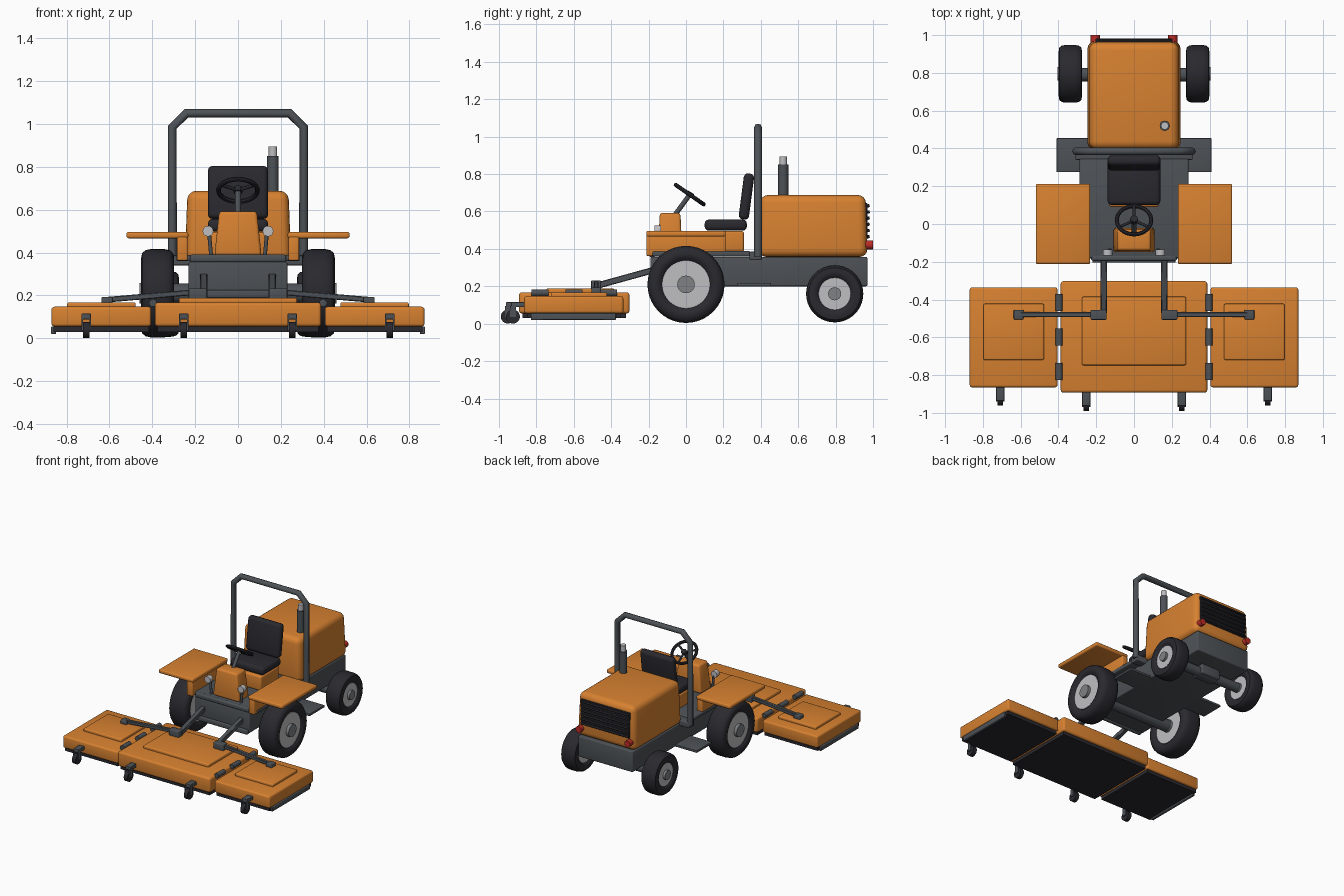
import bpy, bmesh, math
from mathutils import Vector, Matrix

cube = bpy.data.objects.get("Cube")
if cube:
    bpy.data.objects.remove(cube, do_unlink=True)


def material(name, rgb):
    m = bpy.data.materials.new(name)
    m.use_nodes = True
    m.diffuse_color = (*rgb, 1)
    m.node_tree.nodes["Principled BSDF"].inputs["Base Color"].default_value = (*rgb, 1)
    return m


ORANGE = material("orange paint", (0.68, 0.22, 0.03))
FRAME = material("dark grey steel", (0.075, 0.085, 0.095))
BLACK = material("black rubber", (0.022, 0.022, 0.028))
RIM = material("light grey rim", (0.52, 0.52, 0.54))
HUB = material("mid grey hub", (0.21, 0.22, 0.23))
RED = material("red lens", (0.5, 0.025, 0.02))
SIDES = ((-1, "right"), (1, "left"))


def finish(name, bm, mat):
    bmesh.ops.recalc_face_normals(bm, faces=bm.faces)
    me = bpy.data.meshes.new(name)
    bm.to_mesh(me)
    bm.free()
    me.materials.append(mat)
    me.shade_smooth()
    me.set_sharp_from_angle(angle=math.radians(40))
    ob = bpy.data.objects.new(name, me)
    bpy.context.collection.objects.link(ob)
    return ob


def box(name, center, size, mat, bevel=0.0, taper=(1, 1), tilt=0.0, segments=3):
    """Bevelled box; taper scales the top in x and y, tilt turns it about x."""
    bm = bmesh.new()
    bmesh.ops.create_cube(bm, size=1)
    for v in bm.verts:
        if v.co.z > 0:
            v.co.x *= taper[0]
            v.co.y *= taper[1]
        v.co = Vector(a * b for a, b in zip(v.co, size))
    if bevel:
        bmesh.ops.bevel(bm, geom=bm.edges[:], offset=bevel, segments=segments,
                        profile=0.5, affect='EDGES')
    bm.transform(Matrix.Translation(center) @ Matrix.Rotation(tilt, 4, 'X'))
    return finish(name, bm, mat)


def span(name, x, y, z, mat, bevel=0.0, **kw):
    """Box given by its (low, high) extent on each axis."""
    return box(name, [(a + b) / 2 for a, b in (x, y, z)],
               [b - a for a, b in (x, y, z)], mat, bevel, **kw)


def rod(name, a, b, r, mat, sides=20):
    a, b = Vector(a), Vector(b)
    bm = bmesh.new()
    bmesh.ops.create_cone(bm, cap_ends=True, segments=sides, radius1=r, radius2=r,
                          depth=(b - a).length)
    turn = (b - a).to_track_quat('Z', 'Y').to_matrix().to_4x4()
    bm.transform(Matrix.Translation((a + b) / 2) @ turn)
    return finish(name, bm, mat)


def beam(name, a, b, w, mat):
    """Square bar between two points, kept upright."""
    a, b = Vector(a), Vector(b)
    bm = bmesh.new()
    bmesh.ops.create_cube(bm, size=1)
    bmesh.ops.scale(bm, vec=(w, w, (b - a).length), verts=bm.verts)
    bmesh.ops.bevel(bm, geom=bm.edges[:], offset=0.004, segments=1, affect='EDGES')
    turn = (b - a).to_track_quat('Z', 'Y').to_matrix().to_4x4()
    bm.transform(Matrix.Translation((a + b) / 2) @ turn)
    return finish(name, bm, mat)


def lathe(name, center, profile, mat, steps=40):
    """Closed (x, radius) loop spun about the x axis."""
    bm = bmesh.new()
    vs = [bm.verts.new((x, 0, r)) for x, r in profile]
    es = [bm.edges.new((vs[i - 1], vs[i])) for i in range(len(vs))]
    bmesh.ops.spin(bm, geom=vs + es, cent=(0, 0, 0), axis=(1, 0, 0),
                   angle=math.tau, steps=steps, use_merge=True)
    bmesh.ops.remove_doubles(bm, verts=bm.verts, dist=0.0001)
    bm.transform(Matrix.Translation(center))
    return finish(name, bm, mat)


def wheel(name, s, x, y, z, r, width, rim, hub):
    h = width / 2
    wall = (r - rim) * 0.45
    profile = [(-h * 0.7, rim), (-h * 0.95, rim + wall * 0.5), (-h, rim + wall),
               (-h * 0.93, r * 0.91), (-h * 0.72, r * 0.975), (-h * 0.4, r)]
    profile += [(-a, b) for a, b in reversed(profile)]
    lathe(name + "_tyre", (s * x, y, z), profile, BLACK)
    rod(name + "_rim", (s * x - h * 0.8, y, z), (s * x + h * 0.8, y, z), rim + 0.003, RIM, 40)
    rod(name + "_hub", (s * (x - h), y, z), (s * (x + h * 1.08), y, z), hub, HUB, 24)


# Chassis, floor and axles
span("chassis", (-0.23, 0.23), (-0.19, 0.97), (0.2, 0.357), FRAME, 0.008)
span("floor_plate", (-0.288, 0.288), (-0.18, 0.345), (0.36, 0.388), FRAME, 0.008)
span("floor_front_lip", (-0.225, 0.225), (-0.195, -0.165), (0.355, 0.39), FRAME, 0.01)
span("roll_bar_mount", (-0.31, 0.31), (0.34, 0.405), (0.34, 0.385), FRAME, 0.006)
span("front_crossmember", (-0.22, 0.22), (-0.205, -0.18), (0.19, 0.225), FRAME, 0.006)
rod("front_axle", (-0.34, 0, 0.21), (0.34, 0, 0.21), 0.045, FRAME)
rod("rear_axle", (-0.32, 0.79, 0.16), (0.32, 0.79, 0.16), 0.035, FRAME)
span("rear_axle_mount", (-0.08, 0.08), (0.74, 0.84), (0.13, 0.21), FRAME, 0.008)

# Engine hood, grille and exhaust
hood = span("engine_hood", (-0.248, 0.248), (0.388, 0.97), (0.357, 0.688), ORANGE,
            0.042, taper=(0.95, 0.97), segments=4)
span("grille", (-0.205, 0.205), (0.955, 0.97), (0.45, 0.645), BLACK, 0.004)
for i in range(6):
    box(f"grille_slat_{i}", (0, 0.973, 0.465 + i * 0.033), (0.405, 0.018, 0.017),
        BLACK, 0.003, tilt=0.25, segments=1)
rod("exhaust_muffler", (0.163, 0.52, 0.66), (0.163, 0.52, 0.85), 0.027, FRAME)
rod("exhaust_tip", (0.163, 0.52, 0.84), (0.163, 0.52, 0.895), 0.02, RIM)

# Roll bar: bent square tube
half = [(0.306, 0.36), (0.306, 0.985), (0.24, 1.05)]
path = [(-x, z) for x, z in half] + [(x, z) for x, z in reversed(half)]
curve = bpy.data.curves.new("roll_bar", 'CURVE')
curve.dimensions = '3D'
curve.bevel_depth = 0.021
curve.bevel_resolution = 2
curve.use_fill_caps = True
spline = curve.splines.new('POLY')
spline.points.add(len(path) - 1)
for p, (x, z) in zip(spline.points, path):
    p.co = (x, 0.385, z, 1)
curve.materials.append(FRAME)
bpy.context.collection.objects.link(bpy.data.objects.new("roll_bar", curve))

# Seat
span("seat_pedestal", (-0.13, 0.13), (0.09, 0.31), (0.385, 0.495), ORANGE, 0.012)
span("seat_cushion", (-0.14, 0.14), (0.1, 0.325), (0.497, 0.557), BLACK, 0.022)
box("seat_backrest", (0, 0.323, 0.68), (0.28, 0.055, 0.248), BLACK, 0.022, tilt=-0.13)

# Dash console and steering
span("dash_console", (-0.11, 0.11), (-0.15, -0.02), (0.385, 0.592), ORANGE, 0.015,
     taper=(0.8, 0.85))
hub_pos = Vector((0, 0.02, 0.69))
rod("steering_column", (0, -0.075, 0.56), hub_pos, 0.013, FRAME)
axis_turn = Vector((0, 0.57, 0.82)).to_track_quat('Z', 'Y').to_matrix().to_4x4()
ring = lathe("steering_wheel", (0, 0, 0),
             [(0.011 * math.cos(a * math.tau / 8), 0.091 + 0.011 * math.sin(a * math.tau / 8))
              for a in range(8)], BLACK)
ring.data.transform(Matrix.Translation(hub_pos) @ axis_turn @ Matrix.Rotation(math.pi / 2, 4, 'Y'))
for i in range(3):
    a = -math.pi / 2 + i * math.tau / 3
    end = axis_turn @ Vector((0.09 * math.cos(a), 0.09 * math.sin(a), 0))
    rod(f"steering_spoke_{i}", hub_pos, hub_pos + end, 0.008, BLACK, 10)
rod("steering_hub", hub_pos - Vector((0, 0.006, 0.01)), hub_pos + Vector((0, 0.008, 0.012)),
    0.02, BLACK)

# Centre mower deck
span("centre_deck", (-0.388, 0.388), (-0.893, -0.302), (0.055, 0.167), ORANGE, 0.015)
span("centre_deck_panel", (-0.275, 0.275), (-0.748, -0.385), (0.16, 0.188), ORANGE, 0.008)
span("centre_deck_underside", (-0.375, 0.375), (-0.875, -0.32), (0.03, 0.06), BLACK)


def caster(name, x, y):
    """Front gauge wheel with its bracket; y is the deck's front edge."""
    span(name + "_bracket", (x - 0.022, x + 0.022), (y - 0.07, y + 0.02), (0.088, 0.115),
         FRAME, 0.004)
    for e in (-1, 1):
        span(f"{name}_fork_{e}", (x + e * 0.019 - 0.004, x + e * 0.019 + 0.004),
             (y - 0.075, y - 0.045), (0.035, 0.095), FRAME)
    rod(name + "_wheel", (x - 0.015, y - 0.06, 0.038), (x + 0.015, y - 0.06, 0.038),
        0.037, BLACK, 24)


for s, side in SIDES:
    def sx(a, b):
        return tuple(sorted((s * a, s * b)))

    # Wheels, steps and fenders
    wheel(side + "_front_wheel", s, 0.375, 0, 0.21, 0.206, 0.155, 0.125, 0.047)
    wheel(side + "_rear_wheel", s, 0.337, 0.795, 0.16, 0.153, 0.125, 0.083, 0.035)
    span(side + "_step", sx(0.22, 0.41), (0.275, 0.455), (0.2, 0.218), FRAME, 0.004)
    span(side + "_fender_top", sx(0.232, 0.52), (-0.212, 0.212), (0.466, 0.496), ORANGE, 0.01)
    span(side + "_fender_skirt", sx(0.235, 0.285), (-0.212, 0.212), (0.362, 0.475),
         ORANGE, 0.008)

    # Lights
    rod(side + "_headlight", (s * 0.14, -0.168, 0.5), (s * 0.14, -0.135, 0.5), 0.025, RIM)
    rod(side + "_headlight_post", (s * 0.125, -0.14, 0.38), (s * 0.135, -0.14, 0.49), 0.009, FRAME)
    rod(side + "_tail_light", (s * 0.205, 0.95, 0.422), (s * 0.205, 1.0, 0.422), 0.024, RED)

    # Lift linkage
    beam(side + "_lift_arm", (s * 0.16, -0.18, 0.285), (s * 0.16, -0.47, 0.205), 0.034, FRAME)
    span(side + "_lift_pivot", sx(0.145, 0.23), (-0.507, -0.455), (0.18, 0.232), FRAME, 0.006)
    beam(side + "_wing_arm", (s * 0.2, -0.48, 0.215), (s * 0.61, -0.48, 0.18), 0.026, FRAME)
    span(side + "_wing_arm_foot", sx(0.585, 0.637), (-0.506, -0.454), (0.155, 0.193),
         FRAME, 0.006)

    # Folding wing deck
    span(side + "_wing_deck", sx(0.405, 0.87), (-0.865, -0.335), (0.055, 0.147), ORANGE, 0.013)
    span(side + "_wing_panel", sx(0.477, 0.797), (-0.72, -0.422), (0.14, 0.167), ORANGE, 0.008)
    span(side + "_wing_underside", sx(0.415, 0.86), (-0.85, -0.35), (0.03, 0.06), BLACK)
    span(side + "_wing_skid", sx(0.848, 0.872), (-0.83, -0.375), (0.02, 0.056), FRAME, 0.005)
    for i, y in enumerate((-0.415, -0.598, -0.78)):
        rod(f"{side}_hinge_{i}", (s * 0.397, y - 0.045, 0.165), (s * 0.397, y + 0.045, 0.165),
            0.018, FRAME, 16)
    caster(side + "_centre_caster", s * 0.253, -0.893)
    caster(side + "_wing_caster", s * 0.708, -0.865)
